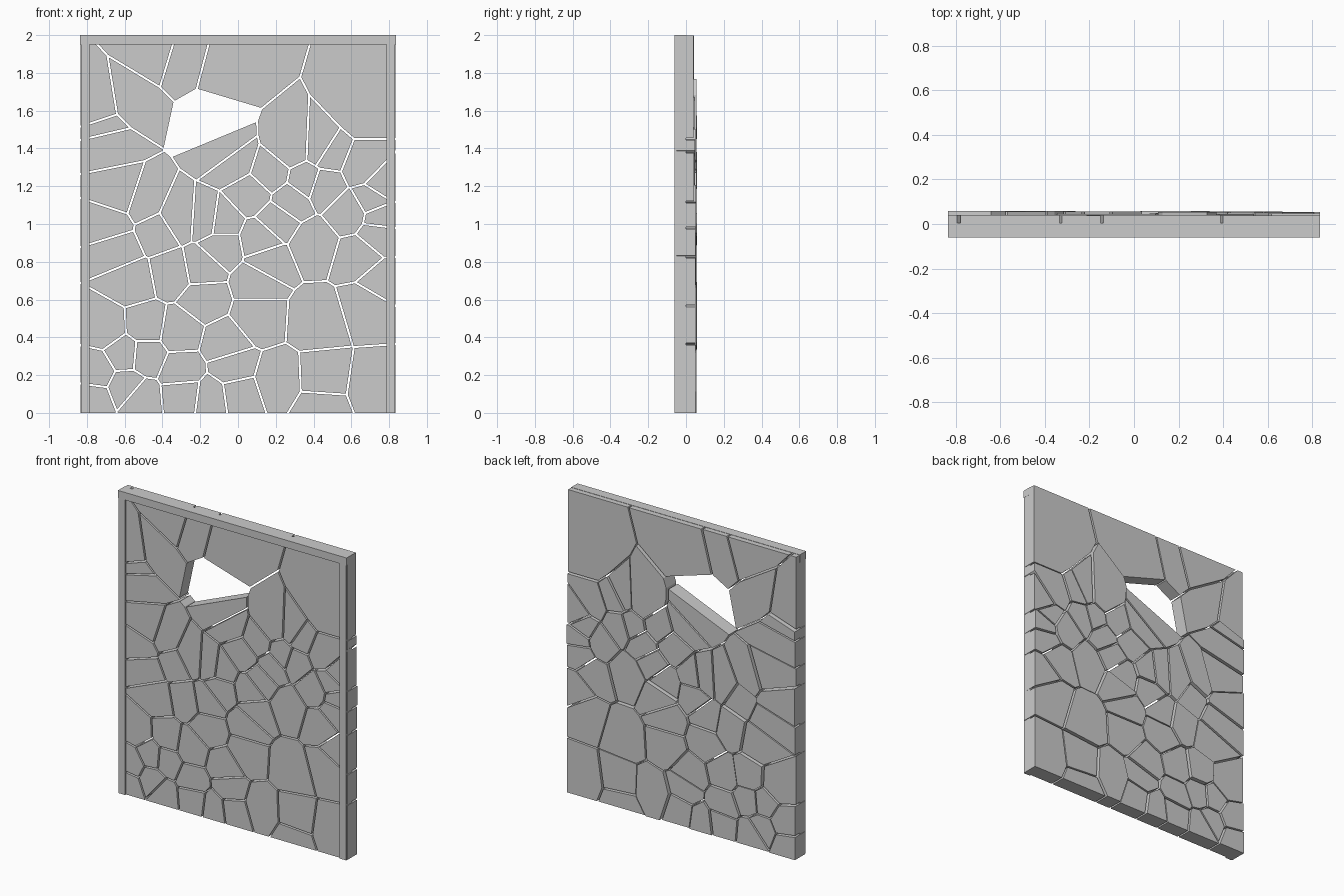
import bpy, bmesh, random
from mathutils import Vector

if "Cube" in bpy.data.objects:
    bpy.data.objects.remove(bpy.data.objects["Cube"])

random.seed(4)
HALF_W, TOP, GAP = 0.835, 1.998, 0.0055
HOLE = (-0.13, 1.54)   # cell that is left open

# Shard centres (x, z), roughly from top to bottom
CENTRES = [
    (-.405, 1.903), (-.32, 1.877), (-.05, 1.806), (.665, 1.598), (-.567, 1.634), (-.727, 1.608),
    (-.693, 1.505), (-.681, 1.454), (.28, 1.40), (.45, 1.393), (.475, 1.377), (.665, 1.302),
    (-.067, 1.388), (-.023, 1.328), (-.62, 1.15), (-.5, 1.11), (-.32, 1.03), (-.16, 1.02),
    (-.09, 1.01), (.07, 1.16), (.17, 1.267), (.28, 1.12), (.36, 1.23), (.45, 1.2),
    (.59, 1.06), (.76, 1.21), (.71, 1.13), (.75, 1.03), (.74, .95), (.4, .9),
    (.21, 1.02), (.12, .92), (.16, .8), (.1, .69), (-.09, .88), (-.19, .77),
    (-.35, .74), (-.18, .6), (.1, .51), (.42, .49), (.69, .57), (.76, .69),
    (.64, .83), (.72, .14), (.45, .18), (.44, .03), (.21, .17), (-.03, .24),
    (.0, .1), (-.14, .08), (-.29, .1), (-.3, .22), (-.07, .37), (-.31, .43),
    (-.49, .46), (-.49, .3), (-.6, .31), (-.7, .45), (-.75, .22), (-.59, .14),
    (-.52, .08), (-.77, .07), (-.56, .7), (-.63, .87), (-.67, 1.0), (-.43, .96),
]


def clip(poly, point, normal):
    """Keep the part of a polygon behind the line through point."""
    out = []
    for a, b in zip(poly, poly[1:] + poly[:1]):
        da, db = (a - point).dot(normal), (b - point).dot(normal)
        if da <= 0:
            out.append(a)
        if da * db < 0:
            out.append(a.lerp(b, da / (da - db)))
    return out


def make_object(name, bm):
    bmesh.ops.recalc_face_normals(bm, faces=bm.faces)
    mesh = bpy.data.meshes.new(name)
    bm.to_mesh(mesh)
    bm.free()
    obj = bpy.data.objects.new(name, mesh)
    bpy.context.collection.objects.link(obj)
    return obj


def prism(name, poly, y0, y1):
    bm = bmesh.new()
    front = [bm.verts.new((p.x, y0, p.y)) for p in poly]
    back = [bm.verts.new((p.x, y1, p.y)) for p in poly]
    bm.faces.new(front)
    bm.faces.new(back[::-1])
    n = len(poly)
    for i in range(n):
        j = (i + 1) % n
        bm.faces.new((front[i], front[j], back[j], back[i]))
    return make_object(name, bm)


def bar(name, x0, x1, y0, y1, z0, z1):
    prism(name, [Vector(p) for p in ((x0, z0), (x1, z0), (x1, z1), (x0, z1))], y0, y1)


# Broken wall shards: each is the region nearest its centre, shrunk by the crack gap
points = [Vector(c) for c in CENTRES]
for i, c in enumerate(points):
    cell = [Vector(p) for p in ((-HALF_W, 0), (HALF_W, 0), (HALF_W, TOP), (-HALF_W, TOP))]
    for other in points + [Vector(HOLE)]:
        if (other - c).length < 1e-6:
            continue
        n = (other - c).normalized()
        cell = clip(cell, (c + other) / 2 - n * GAP, n)
    if len(cell) > 2:
        back = random.uniform(.038, .046) if c.y > 1.55 else random.uniform(.042, .059)
        prism(f"wall_shard_{i:02d}", cell, -.05, back)

# Front frame: two posts and a top rail
for side, name in ((-1, "left_post"), (1, "right_post")):
    xs = sorted((side * .785, side * .832))
    bar(name, xs[0], xs[1], -.06, .0, 0, 1.95)
bar("top_rail", -.836, .836, -.06, .005, 1.95, 2.0)
